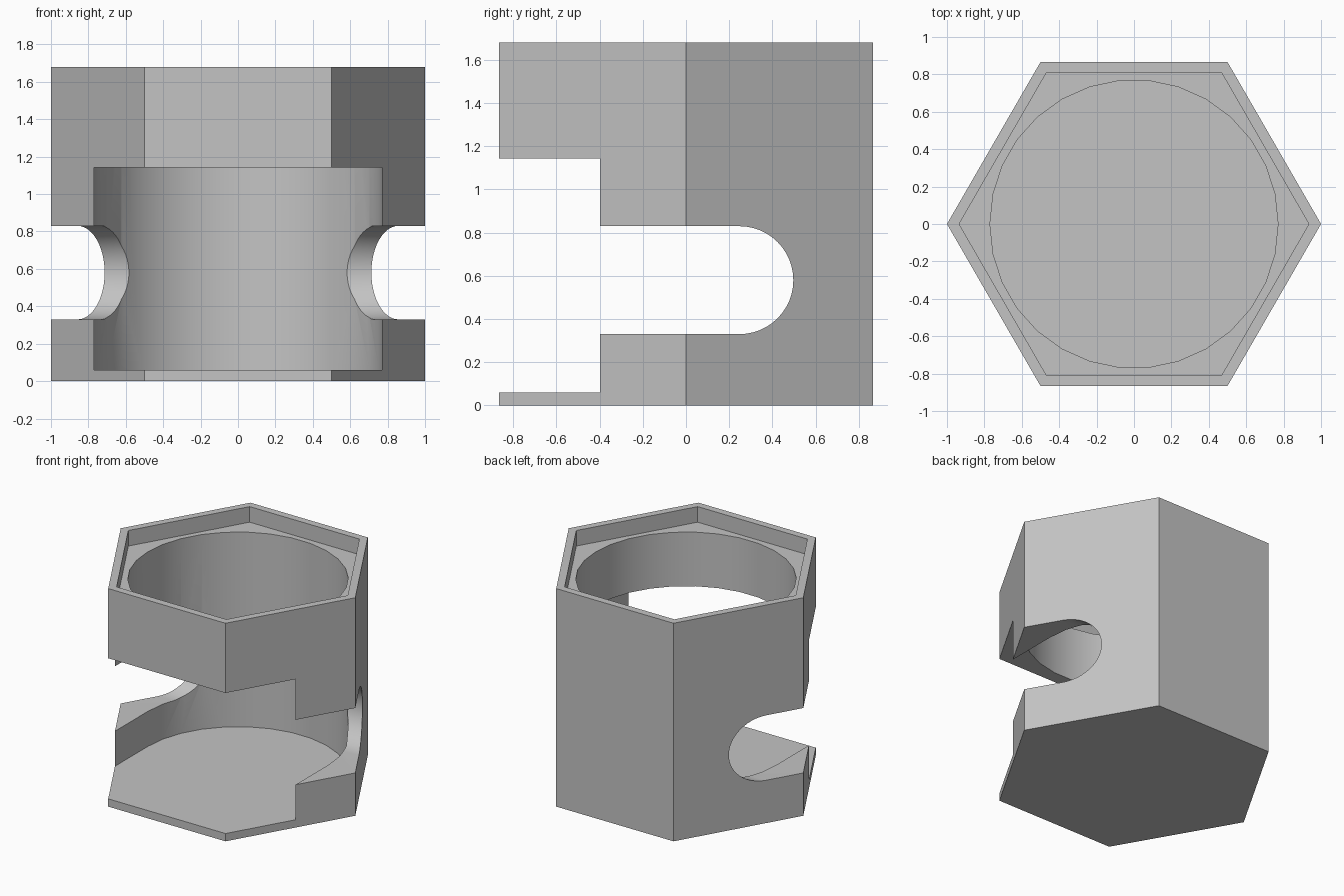
import bpy, math

if "Cube" in bpy.data.objects:
    bpy.data.objects.remove(bpy.data.objects["Cube"])

grey = bpy.data.materials.new("plain grey")
grey.diffuse_color = (0.55, 0.55, 0.55, 1)
grey.use_nodes = True
grey.node_tree.nodes["Principled BSDF"].inputs["Base Color"].default_value = grey.diffuse_color


def prism(name, outline, low, high, axis="z"):
    """Extrude a closed 2D outline along z, or along x for an outline in (y, z)."""
    n = len(outline)
    if axis == "z":
        pts = [(a, b, h) for h in (low, high) for a, b in outline]
    else:
        pts = [(h, a, b) for h in (low, high) for a, b in outline]
    faces = [tuple(reversed(range(n))), tuple(range(n, 2 * n))]
    faces += [(i, (i + 1) % n, n + (i + 1) % n, n + i) for i in range(n)]
    mesh = bpy.data.meshes.new(name)
    mesh.from_pydata(pts, [], faces)
    mesh.materials.append(grey)
    obj = bpy.data.objects.new(name, mesh)
    bpy.context.collection.objects.link(obj)
    return obj


def ring(radius, sides):
    step = 2 * math.pi / sides
    return [(radius * math.cos(i * step), radius * math.sin(i * step)) for i in range(sides)]


BORE, FLOOR, WINDOW_TOP, TOP = 0.77, 0.06, 1.143, 1.68

# Solid hexagonal body
body = prism("hexagonal_housing", ring(1, 6), 0, TOP)

# Round bore, front window as wide as the bore, and hexagonal lid recess
bore = prism("bore_cutter", ring(BORE, 30), FLOOR, 2)
window = prism("window_cutter", [(-BORE, -1.5), (BORE, -1.5), (BORE, 0), (-BORE, 0)],
               FLOOR, WINDOW_TOP)
recess = prism("recess_cutter", ring(0.935, 6), TOP - 0.12, 2)

# Finger slot running across the body with a rounded rear end
arc = [math.radians(-90 + 180 * i / 24) for i in range(25)]
slot_outline = [(-1.5, 0.33)]
slot_outline += [(0.247 + 0.25 * math.cos(a), 0.58 + 0.25 * math.sin(a)) for a in arc]
slot_outline += [(-1.5, 0.83)]
slot = prism("finger_slot_cutter", slot_outline, -1.5, 1.5, "x")

for cutter in (bore, window, recess, slot):
    mod = body.modifiers.new(cutter.name, "BOOLEAN")
    mod.operation = "DIFFERENCE"
    mod.solver = "EXACT"
    mod.object = cutter

# Apply the cuts, then remove the cutters
bpy.context.view_layer.objects.active = body
body.select_set(True)
for mod in list(body.modifiers):
    bpy.ops.object.modifier_apply(modifier=mod.name)
for cutter in (bore, window, recess, slot):
    bpy.data.objects.remove(cutter)

# Smooth the curved walls and keep the hard edges
bpy.ops.object.shade_smooth_by_angle(angle=math.radians(30))
